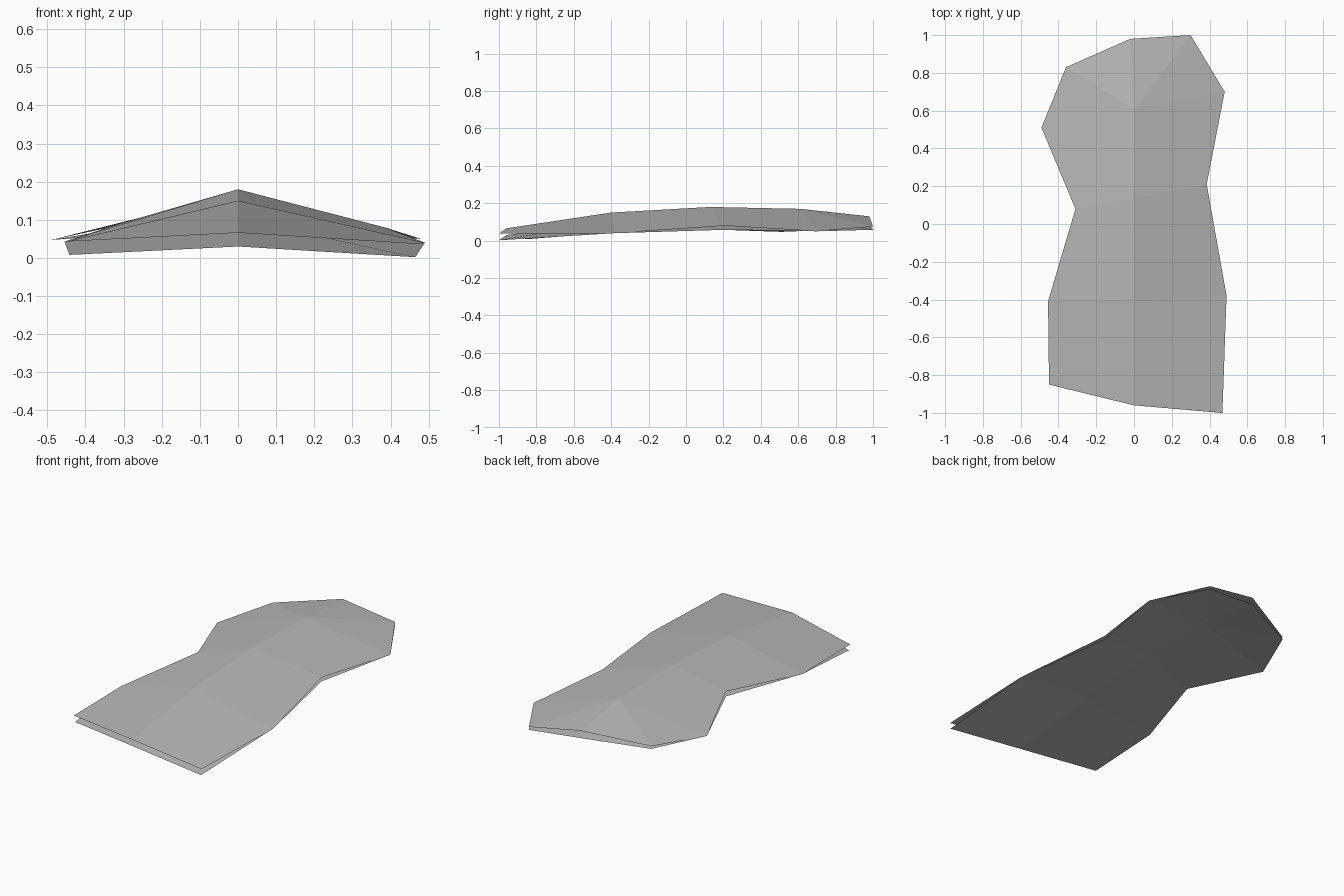
import bpy, bmesh

cube = bpy.data.objects.get("Cube")
if cube:
    bpy.data.objects.remove(cube, do_unlink=True)

grey = bpy.data.materials.new("plain grey")
grey.use_nodes = True
colour = (0.48, 0.48, 0.48, 1)
grey.diffuse_color = colour
grey.node_tree.nodes["Principled BSDF"].inputs["Base Color"].default_value = colour

# Cross-sections from front to back: left rim, ridge, right rim
upper = [
    [(-.45, -.85, .043), (0, -.96, .066), (.468, -1.0, .037)],
    [(-.455, -.41, .043), (0, -.40, .150), (.49, -.38, .040)],
    [(-.31, .08, .090), (0, .13, .180), (.385, .21, .080)],
    [(-.49, .51, .047), (0, .61, .170), (.48, .70, .050)],
    [(-.36, .83, .075), (-.02, .98, .130), (.30, 1.0, .075)],
]
lower = [
    [(-.442, -.85, .008), (0, -.96, .030), (.465, -1.0, .002)],
    [(-.455, -.41, .043), (0, -.40, .103), (.49, -.38, .040)],
    [(-.31, .08, .062), (0, .13, .130), (.385, .21, .058)],
    [(-.49, .51, .047), (0, .61, .120), (.48, .70, .050)],
    [(-.36, .83, .060), (-.02, .98, .088), (.30, 1.0, .058)],
]


def sheet(name, sections, face_down):
    """Skin the sections as an open sheet; the rounded end fans from the ridge."""
    bm = bmesh.new()
    grid = [[bm.verts.new(p) for p in row] for row in sections]
    last = len(grid) - 2
    for i in range(last + 1):
        for j in range(2):
            quad = [grid[i][j], grid[i][j + 1], grid[i + 1][j + 1], grid[i + 1][j]]
            faces = [quad]
            if i == last:
                start = 1 - j
                ring = quad[start:] + quad[:start]
                faces = [ring[:3], [ring[0], ring[2], ring[3]]]
            for f in faces:
                bm.faces.new(f[::-1] if face_down else f)
    mesh = bpy.data.meshes.new(name)
    bm.to_mesh(mesh)
    bm.free()
    mesh.materials.append(grey)
    bpy.context.collection.objects.link(bpy.data.objects.new(name, mesh))


# Two thin sheets that touch at the shoulders and gape elsewhere
sheet("upper_sheet", upper, False)
sheet("lower_sheet", lower, True)
